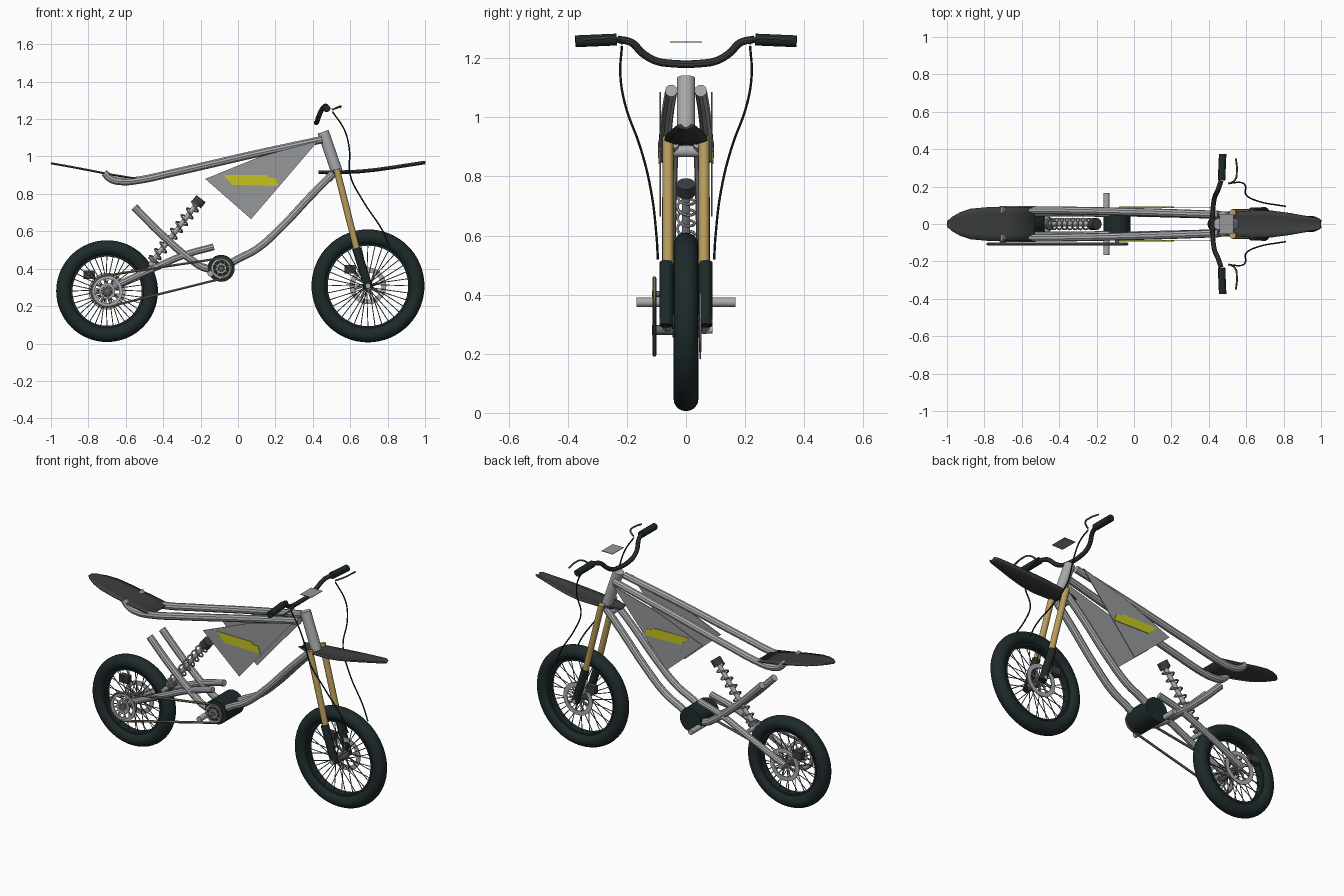
import bpy, bmesh, math
from mathutils import Vector, Matrix

if "Cube" in bpy.data.objects:
    bpy.data.objects.remove(bpy.data.objects["Cube"])


def material(name, r, g, b):
    m = bpy.data.materials.new(name)
    m.use_nodes = True
    m.diffuse_color = (r, g, b, 1)
    m.node_tree.nodes["Principled BSDF"].inputs["Base Color"].default_value = (r, g, b, 1)
    return m


SILVER = material("silver", .40, .41, .42)
PANEL = material("panel grey", .30, .31, .32)
STEEL = material("steel grey", .13, .14, .14)
PLASTIC = material("charcoal plastic", .045, .048, .048)
RUBBER = material("black rubber", .013, .023, .024)
GOLD = material("gold", .50, .34, .11)
YELLOW = material("yellow", .56, .56, .015)
BRONZE = material("chain bronze", .20, .17, .10)


def finish(name, bm, mat):
    bmesh.ops.recalc_face_normals(bm, faces=bm.faces)
    mesh = bpy.data.meshes.new(name)
    bm.to_mesh(mesh)
    bm.free()
    ob = bpy.data.objects.new(name, mesh)
    bpy.context.collection.objects.link(ob)
    mesh.materials.append(mat)
    mesh.shade_smooth()
    mesh.set_sharp_from_angle(angle=math.radians(35))
    return ob


def add_rod(bm, a, b, r, sides):
    a, b = Vector(a), Vector(b)
    turn = (b - a).to_track_quat('Z', 'Y').to_matrix().to_4x4()
    bmesh.ops.create_cone(bm, cap_ends=True, segments=sides, radius1=r, radius2=r,
                          depth=(b - a).length, matrix=Matrix.Translation((a + b) / 2) @ turn)


def rod(name, a, b, r, mat, sides=20):
    bm = bmesh.new()
    add_rod(bm, a, b, r, sides)
    return finish(name, bm, mat)


def pipe(name, points, r, mat, smooth=True, closed=False, res=3):
    cu = bpy.data.curves.new(name, 'CURVE')
    cu.dimensions = '3D'
    cu.bevel_depth, cu.bevel_resolution, cu.use_fill_caps = r, res, True
    cu.resolution_u = 6
    sp = cu.splines.new('BEZIER' if smooth else 'POLY')
    pts = sp.bezier_points if smooth else sp.points
    pts.add(len(points) - 1)
    for p, co in zip(pts, points):
        if smooth:
            p.co = co
            p.handle_left_type = p.handle_right_type = 'AUTO'
        else:
            p.co = (*co, 1)
    sp.use_cyclic_u = closed
    helper = bpy.data.objects.new(name + " path", cu)
    bpy.context.collection.objects.link(helper)
    bpy.context.view_layer.update()
    mesh = bpy.data.meshes.new_from_object(helper.evaluated_get(bpy.context.evaluated_depsgraph_get()))
    bm = bmesh.new()
    bm.from_mesh(mesh)
    bpy.data.objects.remove(helper)
    return finish(name, bm, mat)


def box(name, centre, size, mat):
    bm = bmesh.new()
    bmesh.ops.create_cube(bm, size=1, matrix=Matrix.Translation(centre) @ Matrix.Diagonal((*size, 1)))
    return finish(name, bm, mat)


def lathe(name, profile, centre, mat, steps=48):
    # closed profile of (radius, y) turned about the y axis
    bm = bmesh.new()
    vs = [bm.verts.new((r, y, 0)) for r, y in profile]
    es = [bm.edges.new((vs[i - 1], vs[i])) for i in range(len(vs))]
    bmesh.ops.spin(bm, geom=vs + es, axis=(0, 1, 0), cent=(0, 0, 0), angle=math.tau, steps=steps)
    bmesh.ops.remove_doubles(bm, verts=bm.verts, dist=1e-5)
    bmesh.ops.translate(bm, verts=bm.verts, vec=centre)
    return finish(name, bm, mat)


def ring(name, centre, inner, outer, width, mat):
    w = width / 2
    return lathe(name, [(inner, -w), (outer, -w), (outer, w), (inner, w)], centre, mat)


def polar(c, r, a, y=0):
    return (c[0] + r * math.cos(a), y, c[1] + r * math.sin(a))


def arms(name, c, y, r0, r1, thick, count, mat):
    bm = bmesh.new()
    for i in range(count):
        a = math.tau * i / count
        add_rod(bm, polar(c, r0, a, y), polar(c, r1, a + .25, y), thick, 6)
    return finish(name, bm, mat)


def plate(name, outline, y, thick, mat):
    bm = bmesh.new()
    face = bm.faces.new([bm.verts.new((x, y - thick / 2, z)) for x, z in outline])
    new = bmesh.ops.extrude_face_region(bm, geom=[face])["geom"]
    bmesh.ops.translate(bm, verts=[v for v in new if isinstance(v, bmesh.types.BMVert)], vec=(0, thick, 0))
    return finish(name, bm, mat)


def sheet(name, stations, lift, mat):
    # stations along x: (x, half width, z), with the edges lifted
    bm = bmesh.new()
    across = [-1, -.6, 0, .6, 1]
    rows = [[bm.verts.new((x, w * t, z + lift * t * t)) for t in across] for x, w, z in stations]
    for a, b in zip(rows, rows[1:]):
        for i in range(4):
            bm.faces.new((a[i], b[i], b[i + 1], a[i + 1]))
    ob = finish(name, bm, mat)
    mod = ob.modifiers.new("thickness", 'SOLIDIFY')
    mod.thickness, mod.offset = .008, 0


# Wheels with rim, hub, crossed spokes, brake disc and caliper
REAR, FRONT = (-.70, .28), (.695, .308)
for label, c, size in (("rear", REAR, .272), ("front", FRONT, .302)):
    centre = (c[0], 0, c[1])
    tube = [(size - .041 + .041 * math.cos(math.tau * i / 20), .042 * math.sin(math.tau * i / 20)) for i in range(20)]
    lathe(label + "_tire", tube, centre, RUBBER, 64)
    ring(label + "_rim", centre, size - .087, size - .076, .045, RUBBER)
    rod(label + "_hub", (c[0], -.045, c[1]), (c[0], .045, c[1]), .025, STEEL)
    rod(label + "_axle", (c[0], -.09, c[1]), (c[0], .09, c[1]), .012, SILVER)
    bm = bmesh.new()
    for i in range(36):
        a = math.tau * i / 36
        side, lean = (.035 if i % 2 else -.035), (.3 if i % 4 < 2 else -.3)
        add_rod(bm, polar(c, .024, a + lean, side), polar(c, size - .08, a, side * .2), .0025, 5)
    finish(label + "_spokes", bm, STEEL)
    ring(label + "_brake_disc", (c[0], .048, c[1]), .072, .098, .005, SILVER)
    arms(label + "_disc_arms", c, .048, .02, .075, .005, 8, SILVER)
    box(label + "_caliper", (c[0] - .095, .05, c[1] + .088), (.06, .035, .045), PLASTIC)

# Motor, footpegs, sprockets and chain
DRIVE = (-.09, .402)
CY = -.107
rod("motor", (DRIVE[0], -.085, DRIVE[1]), (DRIVE[0], .085, DRIVE[1]), .072, RUBBER, 40)
rod("footpegs", (-.147, -.167, .374), (-.147, .167, .374), .016, SILVER)
for label, c, r in (("rear", REAR, .083), ("drive", DRIVE, .054)):
    ring(label + "_sprocket", (c[0], CY, c[1]), r * .78, r, .006, SILVER)
    ring(label + "_sprocket_inner", (c[0], CY, c[1]), r * .35, r * .52, .008, SILVER)
    arms(label + "_sprocket_arms", c, CY, r * .2, r * .85, .005, 8, SILVER)
    rod(label + "_sprocket_shaft", (c[0], CY - .008, c[1]), (c[0], -.03, c[1]), r * .2, STEEL)
dx, dz = DRIVE[0] - REAR[0], DRIVE[1] - REAR[1]
phi, beta = math.atan2(dz, dx), math.acos(.029 / math.hypot(dx, dz))
loop = [polar(REAR, .083, phi + beta + (math.tau - 2 * beta) * i / 24, CY) for i in range(25)]
loop += [polar(DRIVE, .054, phi - beta + 2 * beta * i / 24, CY) for i in range(25)]
pipe("chain", loop, .007, BRONZE, smooth=False, closed=True, res=1)

# Paired frame tubes, fork legs, panels, levers and cables
TOP = [(.45, .05, 1.09), (.1, .062, 1.015), (-.35, .072, .912), (-.54, .074, .872),
       (-.62, .074, .866), (-.68, .074, .88), (-.715, .074, .913)]
DOWN = [(.51, .045, .91), (.40, .05, .80), (.22, .055, .61), (.10, .058, .505), (0, .06, .452),
        (-.09, .06, .405), (-.17, .06, .402), (-.25, .06, .448), (-.40, .06, .575), (-.555, .06, .73)]
SWING = [(-.71, .062, .283), (-.45, .064, .402), (-.28, .06, .475), (-.13, .055, .517)]
CABLE = [(.505, .217, 1.24), (.57, .222, 1.14), (.595, .205, 1.04), (.60, .155, .90),
         (.67, .12, .76), (.775, .10, .60), (.81, .095, .52)]
LEVER = [(.545, .35, 1.262), (.55, .29, 1.268), (.54, .235, 1.266), (.505, .215, 1.25)]
for s, side in ((1, "left"), (-1, "right")):
    for label, path, r, mat in (("top_tube", TOP, .021, SILVER), ("down_tube", DOWN, .021, SILVER),
                                ("swingarm", SWING, .019, SILVER), ("cable", CABLE, .004, RUBBER),
                                ("lever", LEVER, .005, STEEL)):
        pipe(side + "_" + label, [(x, y * s, z) for x, y, z in path], r, mat)
    rod(side + "_fork_tube", (.527, .061 * s, .933), (.636, .061 * s, .50), .018, GOLD)
    rod(side + "_fork_leg", (.632, .066 * s, .51), (.70, .066 * s, .295), .023, RUBBER)
    plate(side + "_side_panel", [(-.175, .88), (.07, .665), (.43, 1.085), (.12, 1.0)], .087 * s, .005, PANEL)
    plate(side + "_panel_stripe", [(-.08, .902), (-.03, .848), (.215, .842), (.20, .885), (.165, .887),
                                   (.155, .90)], .091 * s, .004, YELLOW)
    rod(side + "_grip", (.468, .235 * s, 1.263), (.474, .374 * s, 1.257), .02, RUBBER)
rod("head_tube", (.455, 0, 1.132), (.53, 0, .915), .031, SILVER, 32)
rod("frame_brace", (.49, -.045, .885), (.49, .045, .885), .02, SILVER)
rod("shock_mount", (-.465, -.06, .425), (-.465, .06, .425), .013, SILVER)

# Handlebar and display plate
half = [(.42, .05, 1.182), (.424, .10, 1.19), (.432, .145, 1.215), (.45, .185, 1.253), (.465, .23, 1.264)]
bar = [(x, -y, z) for x, y, z in reversed(half)] + [(.418, 0, 1.18)] + half
pipe("handlebar", bar, .013, PLASTIC)
box("display_plate", (.495, 0, 1.255), (.075, .107, .003), PANEL)

# Rear shock with coil spring
low, high = Vector((-.465, 0, .43)), Vector((-.205, 0, .765))
axis = (high - low).normalized()
u = axis.cross(Vector((0, 1, 0)))
rod("shock_shaft", low, high, .013, SILVER)
rod("shock_cap", high - axis * .03, high + axis * .012, .031, PLASTIC)
rod("shock_base", low + axis * .01, low + axis * .03, .03, STEEL)
coil = []
for i in range(8 * 16 + 1):
    t = i / 128
    a = math.tau * i / 16
    coil.append(low.lerp(high, .06 + .87 * t) + (u * math.cos(a) + Vector((0, 1, 0)) * math.sin(a)) * .029)
pipe("shock_spring", coil, .005, SILVER, smooth=False, res=1)

# Seat and front fender
sheet("seat", [(-1, .012, .962), (-.975, .036, .958), (-.93, .062, .95), (-.87, .082, .939),
               (-.78, .09, .922), (-.68, .091, .902), (-.53, .09, .877)], .003, PLASTIC)
sheet("front_fender", [(.43, .03, .91), (.51, .062, .908), (.65, .073, .914), (.74, .07, .923),
                       (.83, .058, .936), (.94, .038, .953), (.985, .03, .96), (1, .018, .962)], .012, PLASTIC)
